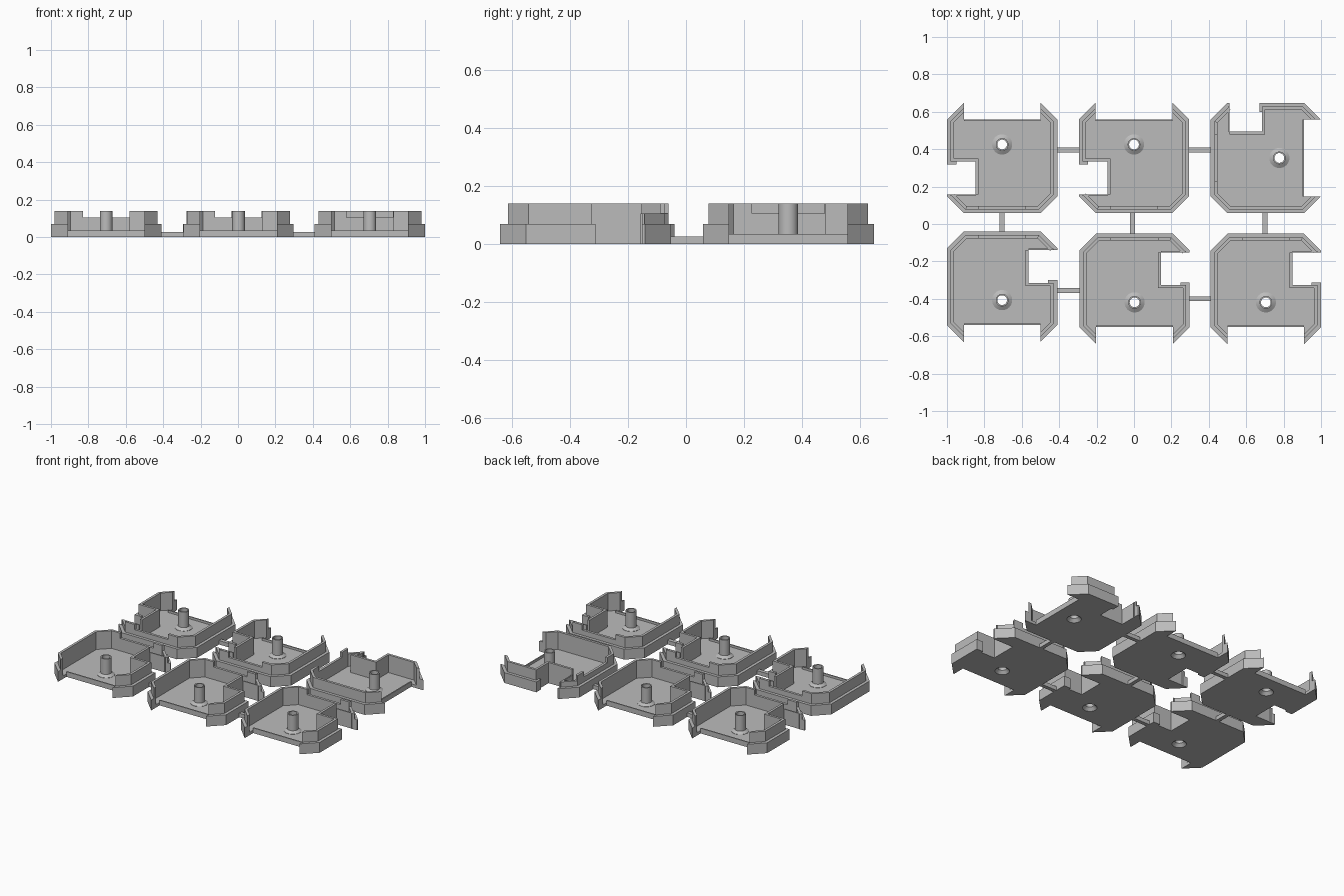
import bpy, bmesh, math
from mathutils import Vector

cube = bpy.data.objects.get("Cube")
if cube:
    bpy.data.objects.remove(cube, do_unlink=True)

grey = bpy.data.materials.new("plain_grey")
grey.use_nodes = True
GREY = (0.5, 0.5, 0.5, 1)
grey.diffuse_color = GREY
grey.node_tree.nodes["Principled BSDF"].inputs["Base Color"].default_value = GREY

H, C = 0.295, 0.09           # half width and corner chamfer
W = H - C
FLOOR, LIP, STEP, LOW, TOP = 0.02, 0.035, 0.07, 0.105, 0.14
N0, N1, NX = -0.195, -0.02, -0.142   # notch limits
POST_Y = 0.072
T0, T1 = 0.02, 0.037         # rim step and inner wall offsets
DIP = 0.125


def finish(bm, name):
    bmesh.ops.recalc_face_normals(bm, faces=bm.faces)
    mesh = bpy.data.meshes.new(name)
    bm.to_mesh(mesh)
    bm.free()
    mesh.materials.append(grey)
    return mesh


def extrude(bm, faces, height):
    res = bmesh.ops.extrude_face_region(bm, geom=faces)
    verts = [g for g in res["geom"] if isinstance(g, bmesh.types.BMVert)]
    bmesh.ops.translate(bm, verts=verts, vec=(0, 0, height))


def prism(bm, pts, z0, z1):
    face = bm.faces.new([bm.verts.new((x, y, z0)) for x, y in pts])
    extrude(bm, [face], z1 - z0)


def box(bm, x0, x1, y0, y1, z0, z1):
    prism(bm, [(x0, y0), (x1, y0), (x1, y1), (x0, y1)], z0, z1)


def strip(bm, path, d0, d1, z0, z1):
    prism(bm, path(d0) + path(d1)[::-1], z0, z1)


def inset(d):
    return H - d, W - d * math.tan(math.pi / 8)


# Wall paths, each at an inward offset d
def long_run(d):
    h, w = inset(d)
    return [(W, h + w - W), (h, w), (h, -w), (w, -h), (-w, -h), (-h, -w), (-h, N0)]


def wing_run(d):
    h, w = inset(d)
    return [(-h, N1), (-h, w), (-W, h + w - W)]


def high_run(d):
    h, w = inset(d)
    return long_run(d)[:4] + [(DIP, -h)]


def high_stub(d):
    h, w = inset(d)
    return [(-DIP, -h), (-w, -h)]


def make_floor():
    bm = bmesh.new()
    outline = [(W, W), (W, H), (H, W), (H, -W), (W, -H), (-W, -H), (-H, -W),
               (-H, N0), (NX, N0), (NX, N1), (-H, N1), (-H, W), (-W, H), (-W, W)]
    seg = 32
    ring = [(0.05 * math.cos(i * math.tau / seg), POST_Y + 0.05 * math.sin(i * math.tau / seg))
            for i in range(seg)]
    edges = []
    for loop in (outline, ring):
        vs = [bm.verts.new((x, y, 0)) for x, y in loop]
        edges += [bm.edges.new((vs[i - 1], vs[i])) for i in range(len(vs))]
    bmesh.ops.triangle_fill(bm, edges=edges, use_beauty=True, normal=Vector((0, 0, 1)))
    extrude(bm, bm.faces[:], FLOOR)
    # Raised lip along the open side
    box(bm, -W, W, W - 0.008, W, 0, LIP)
    return finish(bm, "floor")


def make_walls():
    bm = bmesh.new()
    for run in (long_run, wing_run):
        strip(bm, run, 0, T1, 0, STEP)
        strip(bm, run, T0, T1, STEP, LOW)
    for run in (high_run, high_stub, wing_run):
        strip(bm, run, T0, T1, LOW, TOP)
    # Thin walls round the notch and its small jamb
    t = 0.016
    box(bm, NX, NX + t, N0, N1 + t, 0, TOP)
    box(bm, -H + T0, NX, N1, N1 + t, 0, TOP)
    box(bm, -H + T0, NX, N0 - 0.008, N0, 0, LOW)
    box(bm, -H, -H + 0.05, N1 - 0.015, N1, 0, STEP)
    return finish(bm, "walls")


def make_post():
    bm = bmesh.new()
    profile = [(0.05, 0), (0.045, 0), (0.026, FLOOR), (0.026, TOP), (0.034, TOP),
               (0.034, LIP), (0.054, FLOOR + 0.002), (0.054, FLOOR - 0.001), (0.05, FLOOR - 0.001)]
    vs = [bm.verts.new((r, 0, z)) for r, z in profile]
    edges = [bm.edges.new((vs[i - 1], vs[i])) for i in range(len(vs))]
    bmesh.ops.spin(bm, geom=vs + edges, cent=(0, 0, 0), axis=(0, 0, 1),
                   angle=math.tau, steps=32, use_merge=True)
    bmesh.ops.remove_doubles(bm, verts=bm.verts, dist=0.0001)
    bmesh.ops.translate(bm, verts=bm.verts, vec=(0, POST_Y, 0))
    return finish(bm, "screw_post")


def add(name, mesh, loc=(0, 0, 0), turn=0):
    ob = bpy.data.objects.new(name, mesh)
    ob.location = loc
    ob.rotation_euler.z = math.radians(turn)
    bpy.context.collection.objects.link(ob)
    return ob


# Six trays: centre and turn
trays = {"back_right": (-0.705, 0.353, 0), "back_middle": (0, 0.353, 0),
         "back_left": (0.705, 0.353, -90), "front_right": (-0.705, -0.335, 180),
         "front_middle": (0.003, -0.347, 180), "front_left": (0.705, -0.347, 180)}
parts = {"tray_floor": make_floor(), "tray_walls": make_walls(), "screw_post": make_post()}
posts = []
for where, (x, y, turn) in trays.items():
    for part, mesh in parts.items():
        ob = add(where + "_" + part, mesh, (x, y, 0), turn)
        if part == "screw_post":
            posts.append(ob)

# Smooth round posts with sharp rims
bpy.ops.object.select_all(action="DESELECT")
posts[0].select_set(True)
bpy.context.view_layer.objects.active = posts[0]
bpy.ops.object.shade_smooth_by_angle(angle=math.radians(30))

# Runner bars joining the trays
bm = bmesh.new()
r = 0.013
for x in (-0.705, -0.008, 0.7):
    box(bm, x - r, x + r, -0.06, 0.07, 0, 0.027)
for x, y in ((-0.353, 0.396), (0.353, 0.396), (-0.35, -0.355), (0.353, -0.4)):
    box(bm, x - 0.065, x + 0.065, y - r, y + r, 0, 0.027)
add("runner_bars", finish(bm, "runner_bars"))
